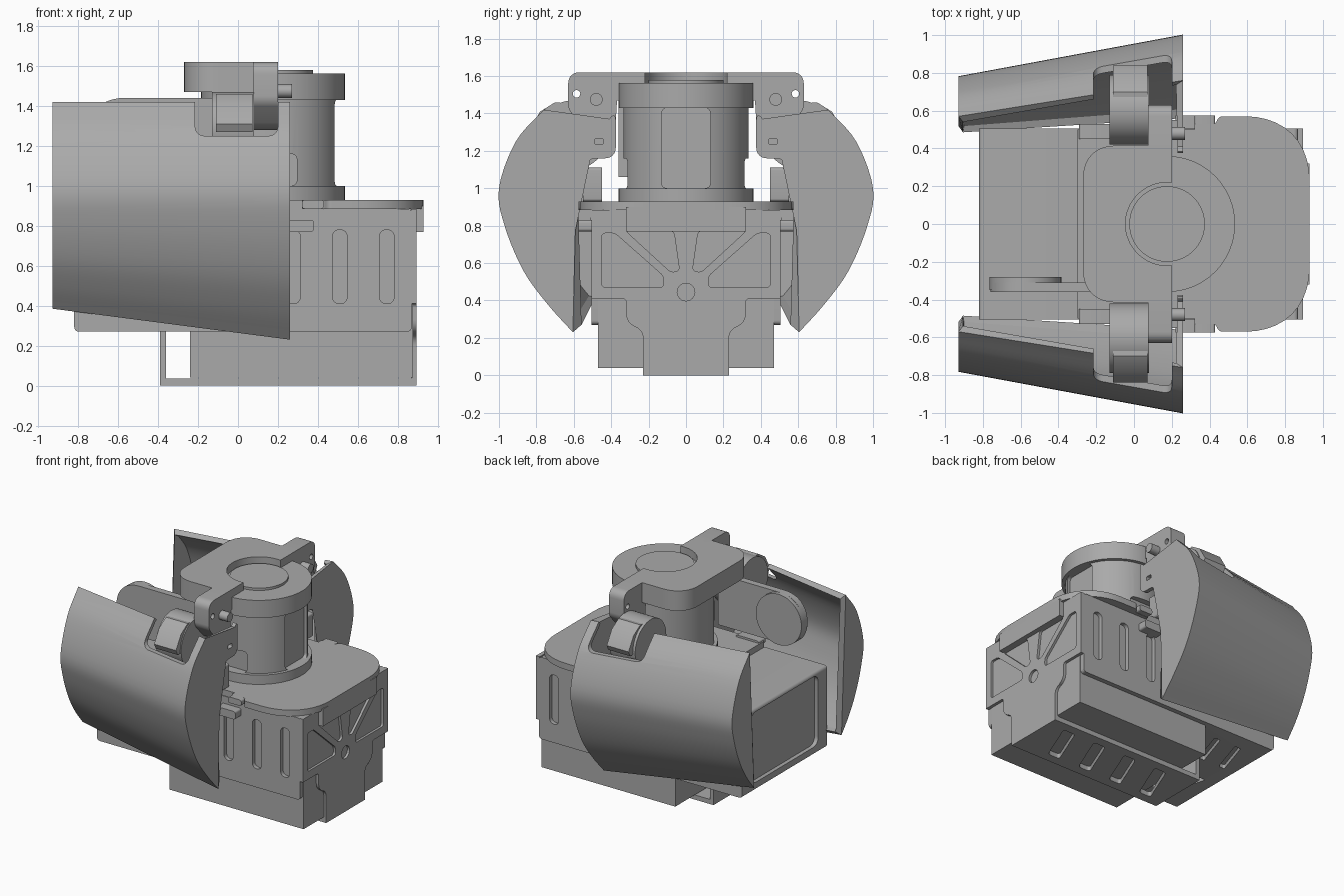
import bpy, bmesh, math
from mathutils import Vector

cube = bpy.data.objects.get("Cube")
if cube:
    bpy.data.objects.remove(cube, do_unlink=True)

grey = bpy.data.materials.new("machine grey")
grey.use_nodes = True
grey.diffuse_color = (0.4, 0.4, 0.4, 1)
grey.node_tree.nodes["Principled BSDF"].inputs["Base Color"].default_value = (0.4, 0.4, 0.4, 1)


def add_object(name, bm):
    bmesh.ops.recalc_face_normals(bm, faces=bm.faces)
    mesh = bpy.data.meshes.new(name)
    bm.to_mesh(mesh)
    bm.free()
    mesh.materials.append(grey)
    ob = bpy.data.objects.new(name, mesh)
    bpy.context.collection.objects.link(ob)
    return ob


def prism(name, pts, axis, lo, hi):
    """Extrude a 2D outline along one axis."""
    place = {"x": lambda p, d: (d, p[0], p[1]),
             "y": lambda p, d: (p[0], d, p[1]),
             "z": lambda p, d: (p[0], p[1], d)}[axis]
    bm = bmesh.new()
    a = [bm.verts.new(place(p, lo)) for p in pts]
    b = [bm.verts.new(place(p, hi)) for p in pts]
    bm.faces.new(a)
    bm.faces.new(b)
    for i in range(len(pts)):
        j = (i + 1) % len(pts)
        bm.faces.new((a[i], a[j], b[j], b[i]))
    return add_object(name, bm)


def circle(u, v, r, n=48):
    return [(u + r * math.cos(2 * math.pi * i / n), v + r * math.sin(2 * math.pi * i / n)) for i in range(n)]


def rounded(pts, r, n=6):
    """Round every corner of an outline; r is one radius or one per corner."""
    out = []
    radii = r if isinstance(r, (list, tuple)) else [r] * len(pts)
    for i, rad in enumerate(radii):
        p, q, s = (Vector(pts[k % len(pts)]) for k in (i - 1, i, i + 1))
        if rad <= 0:
            out.append(tuple(q))
            continue
        a = q + (p - q).normalized() * rad
        b = q + (s - q).normalized() * rad
        for k in range(n + 1):
            t = k / n
            w = 2 * t * (1 - t) * 0.83
            e = (1 - t) ** 2 + t ** 2
            out.append(tuple((a * (1 - t) ** 2 + b * t ** 2 + q * w) / (e + w)))
    return out


def rect(u0, u1, v0, v1):
    return [(u0, v0), (u1, v0), (u1, v1), (u0, v1)]


def bake(ob, cutters=()):
    for c in cutters:
        c.hide_render = True
        m = ob.modifiers.new("cut", "BOOLEAN")
        m.operation, m.object, m.solver = "DIFFERENCE", c, "EXACT"
    dg = bpy.context.evaluated_depsgraph_get()
    mesh = bpy.data.meshes.new_from_object(ob.evaluated_get(dg))
    ob.modifiers.clear()
    ob.data = mesh
    mesh.shade_smooth()
    mesh.set_sharp_from_angle(angle=math.radians(28))
    for c in cutters:
        bpy.data.objects.remove(c, do_unlink=True)


def mirror(ob):
    m = ob.modifiers.new("mirror", "MIRROR")
    m.use_axis = (False, True, False)


# Main housing with side slots, underside lattice and rear recess
body = prism("housing", rounded(rect(-0.82, 0.87, 0.27, 0.885), 0.025), "y", -0.505, 0.505)
cuts = [prism("cutter", rounded(rect(-0.4, 0.4, 0.33, 0.86), 0.06), "x", -0.9, -0.79)]
for s in (-1, 1):
    for x in (0.275, 0.51, 0.745):
        slot = rounded(rect(x - 0.037, x + 0.037, 0.41, 0.78), 0.036)
        cuts.append(prism("cutter", slot, "y", s * 0.475, s * 0.6))
    for x in (-0.72, -0.54):
        bar = [(x, s * 0.1), (x + 0.05, s * 0.1), (x + 0.14, s * 0.38), (x + 0.09, s * 0.38)]
        cuts.append(prism("cutter", rounded(bar, 0.015), "z", 0.2, 0.3))
bake(body, cuts)

# Lower block under the housing
block = prism("lower_block", rect(-0.24, 0.875, 0.04, 0.408), "y", -0.47, 0.47)
bake(block)

# End plate with a stepped foot and radial openings
half = [(0.505, 0.885), (0.505, 0.41), (0.32, 0.41), (0.32, 0.27), (0.23, 0.25), (0.23, 0)]
outline = half + [(-y, z) for y, z in reversed(half)]
radii = [0, 0, 0.02, 0.06, 0.05, 0]
end = prism("end_plate", rounded(outline, radii + radii[::-1]), "x", 0.865, 0.895)
cuts = [prism("cutter", circle(0, 0.445, 0.047, 24), "x", 0.877, 1)]
for s in (-1, 1):
    for shape in ([(0.45, 0.76), (0.38, 0.76), (0.12, 0.53), (0.12, 0.47), (0.45, 0.47)],
                  [(0.32, 0.77), (0.065, 0.77), (0.035, 0.56), (0.08, 0.55)]):
        cuts.append(prism("cutter", rounded([(s * y, z) for y, z in shape], 0.02), "x", 0.877, 1))
bake(end, cuts)

# Bottom strap and its upright
strap = prism("bottom_strap", rect(-0.39, 0.895, 0, 0.035), "y", -0.23, 0.23)
cuts = []
for i in range(4):
    x = -0.28 + i * 0.27
    bar = [(x, -0.16), (x + 0.1, -0.16), (x + 0.23, 0.16), (x + 0.13, 0.16)]
    cuts.append(prism("cutter", rounded(bar, 0.025), "z", -0.1, 0.1))
bake(strap, cuts)
bake(prism("strap_upright", rect(-0.39, -0.36, 0.03, 0.275), "y", -0.23, 0.23))

# Deck plate, hanging lip and side tabs
deck_half = [(0.93, 0.57), (0.45, 0.57), (0.43, 0.53), (0.32, 0.53), (0.32, 0.5), (-0.3, 0.5)]
deck = deck_half + [(x, -y) for x, y in reversed(deck_half)]
radii = [0.34, 0.02, 0.01, 0, 0, 0]
bake(prism("deck_plate", rounded(deck, radii + radii[::-1], 10), "z", 0.883, 0.93))
bake(prism("deck_lip", rect(0.86, 0.93, 0.77, 0.9), "y", -0.32, 0.32))
for name, x0, x1, y0, y1, z0, z1 in (("deck_tab", 0.32, 0.43, 0.5, 0.575, 0.885, 0.93),
                                     ("side_lug", 0.22, 0.38, 0.48, 0.575, 0.77, 0.83),
                                     ("hinge_bracket", 0.15, 0.24, 0.45, 0.55, 0.93, 1.11),
                                     ("screw_tab", -0.29, -0.1, 0.45, 0.53, 0.9, 0.945)):
    tab = prism(name, rounded(rect(x0, x1, z0, z1), 0.015, 4), "y", y0, y1)
    mirror(tab)
    bake(tab)

# Round tower with waisted middle and window recesses
CX = 0.175
tower = prism("tower", circle(CX, 0, 0.335, 64), "z", 0.92, 1.56)
cuts = [prism("cutter", rounded(rect(-0.13, 0.13, 1.0, 1.43), 0.03), "x", CX + 0.285, CX + 0.5)]
for s in (-1, 1):
    win = rounded(rect(CX - 0.12, CX + 0.12, 1.0, 1.16), 0.03)
    cuts.append(prism("cutter", win, "y", s * 0.29, s * 0.5))
bake(tower, cuts)
bake(prism("tower_base_ring", circle(CX, 0, 0.36, 64), "z", 0.92, 1.0))
bake(prism("tower_top_ring", circle(CX, 0, 0.36, 64), "z", 1.43, 1.562))
bake(prism("tower_cap", circle(CX, 0, 0.2, 64), "z", 1.5, 1.58))

# Head clamp around the cap
clamp = prism("head_clamp", rounded(rect(-0.27, 0.2, -0.415, 0.415), [0.17, 0, 0, 0.17], 10), "z", 1.47, 1.62)
bake(clamp, [prism("cutter", circle(CX, 0, 0.22, 64), "z", 1.3, 1.8)])

# Clamp ears with pins
ear_pts = [(0.36, 1.62), (0.63, 1.62), (0.63, 1.42), (0.5, 1.28), (0.38, 1.28)]
ear = prism("clamp_ear", rounded(ear_pts, [0, 0.06, 0.03, 0.05, 0.03]), "x", 0.075, 0.2)
mirror(ear)
bake(ear, [prism("cutter", circle(s * 0.585, 1.505, 0.02, 16), "x", 0, 0.3) for s in (-1, 1)])
pin = prism("ear_pin", circle(0.48, 1.475, 0.034, 20), "x", 0.15, 0.27)
mirror(pin)
bake(pin)

# Hinge drums and their faceted outer housings
drum = prism("hinge_drum", circle(0.605, 1.285, 0.185), "x", -0.13, 0.08)
mirror(drum)
bake(drum)
facets = [(0.6, 1.45), (0.7, 1.46), (0.78, 1.41), (0.84, 1.31), (0.82, 1.27), (0.6, 1.27)]
casing = prism("hinge_casing", facets, "x", -0.11, 0.072)
mirror(casing)
bake(casing)

# Lever arm with a round end, on one side only
arm = rounded(rect(-0.76, -0.05, 1.06, 1.44), [0.19, 0, 0, 0.19], 12)
bake(prism("lever_arm", arm, "y", -0.36, -0.31))
bake(prism("lever_disc", circle(-0.575, 1.25, 0.19), "y", -0.35, -0.28))


# Curved side shells: lofted wall with end caps
def smooth_path(pts, n=5):
    pts = [Vector(p) for p in pts]
    ext = [2 * pts[0] - pts[1]] + pts + [2 * pts[-1] - pts[-2]]
    out = []
    for a, b, c, d in zip(ext, ext[1:], ext[2:], ext[3:]):
        for k in range(n):
            t = k / n
            out.append(0.5 * (2 * b + (c - a) * t + (2 * a - 5 * b + 4 * c - d) * t * t
                              + (3 * b - a - 3 * c + d) * t ** 3))
    return out + [pts[-1]]


wide = smooth_path([(0.76, 1.42), (0.91, 1.25), (1.0, 1.0), (0.97, 0.8), (0.87, 0.56), (0.74, 0.38), (0.605, 0.23)])
slim = smooth_path([(0.57, 1.42), (0.7, 1.25), (0.78, 1.0), (0.755, 0.82), (0.69, 0.64), (0.61, 0.5), (0.52, 0.385)])
lobe = rounded([(0.6, 1.1), (0.5, 1.16), (0.375, 1.16), (0.375, 1.42)], [0.03, 0.02, 0.06, 0.06])
bm = bmesh.new()
a = [bm.verts.new((0.26, p.x, p.y)) for p in wide]
b = [bm.verts.new((-0.93, p.x, p.y)) for p in slim]
for i in range(len(a) - 1):
    bm.faces.new((a[i], a[i + 1], b[i + 1], b[i]))
bm.faces.new(a + [bm.verts.new((0.26, y, z)) for y, z in lobe])
bm.faces.new(b)
shell = add_object("side_shell", bm)
wall = shell.modifiers.new("wall", "SOLIDIFY")
wall.thickness, wall.offset, wall.use_even_offset = 0.03, -1, True
notch = prism("cutter", rounded([(-0.215, 1.25), (0.2, 1.25), (0.2, 1.5), (-0.215, 1.5)], 0.05), "y", 0.45, 1.1)
slot = prism("cutter", rounded(rect(0.44, 0.49, 1.235, 1.265), 0.01), "x", 0.2, 0.3)
bake(shell, [notch, slot])
mirror(shell)
bake(shell)
